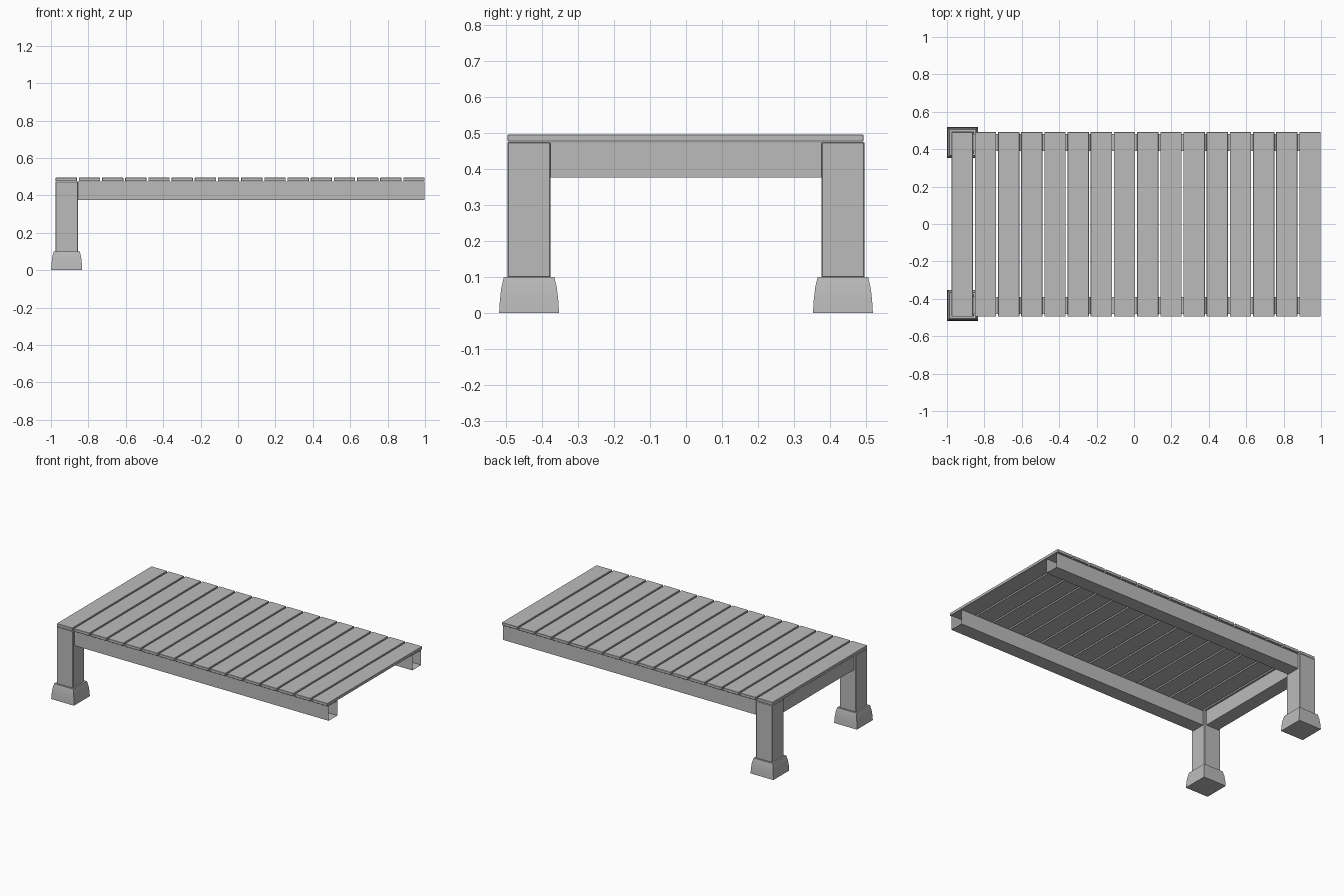
import bpy
import bmesh
import math
from mathutils import Matrix, Vector

default = bpy.data.objects.get("Cube")
if default:
    bpy.data.objects.remove(default, do_unlink=True)

GREY = (0.5, 0.5, 0.5, 1.0)
grey = bpy.data.materials.new("weathered_grey")
grey.use_nodes = True
grey.diffuse_color = GREY
grey.node_tree.nodes["Principled BSDF"].inputs["Base Color"].default_value = GREY


def finish(name, bm):
    bmesh.ops.recalc_face_normals(bm, faces=bm.faces)
    mesh = bpy.data.meshes.new(name)
    bm.to_mesh(mesh)
    bm.free()
    mesh.materials.append(grey)
    obj = bpy.data.objects.new(name, mesh)
    bpy.context.collection.objects.link(obj)
    return obj


def box(name, low, high, bevel=0, open_axis=None):
    """Box between two corners, with an optional pair of open ends."""
    low, high = Vector(low), Vector(high)
    bm = bmesh.new()
    bmesh.ops.create_cube(bm, size=1)
    bmesh.ops.transform(bm, verts=bm.verts, matrix=Matrix.Translation((low + high) / 2)
                        @ Matrix.Diagonal((*(high - low), 1)))
    if bevel:
        bmesh.ops.bevel(bm, geom=bm.edges[:], offset=bevel, segments=1, affect='EDGES')
    if open_axis is not None:
        bm.normal_update()
        ends = [f for f in bm.faces if abs(f.normal[open_axis]) > 0.9]
        bmesh.ops.delete(bm, geom=ends, context='FACES_ONLY')
    return finish(name, bm)


def foot(name, x, y):
    """Square footing that curves inward towards its top."""
    profile = [(0.083, 0), (0.081, 0.035), (0.077, 0.07), (0.070, 0.1)]
    bm = bmesh.new()
    rings = [[bm.verts.new((x + sx * r, y + sy * r, z))
              for sx, sy in ((-1, -1), (1, -1), (1, 1), (-1, 1))] for r, z in profile]
    for a, b in zip(rings, rings[1:]):
        for i in range(4):
            j = (i + 1) % 4
            bm.faces.new((a[i], a[j], b[j], b[i]))
    bm.faces.new(rings[0])
    bm.faces.new(rings[-1])
    obj = finish(name, bm)
    bpy.ops.object.select_all(action='DESELECT')
    obj.select_set(True)
    bpy.context.view_layer.objects.active = obj
    bpy.ops.object.shade_smooth_by_angle(angle=math.radians(30))


# Deck planks
COUNT, START, END, GAP = 16, -0.975, 0.998, 0.01
pitch = (END - START + GAP) / COUNT
for i in range(COUNT):
    x = START + i * pitch
    box(f"plank_{i + 1}", (x, -0.495, 0.476), (x + pitch - GAP, 0.492, 0.495), 0.0015)

# Legs, footings and long beams on both sides
LEG_X, LEG_Y, HALF = -0.916, 0.435, 0.06
for side, s in (("front", -1), ("back", 1)):
    y = s * LEG_Y
    box(f"{side}_leg", (LEG_X - HALF, y - HALF, 0.098), (LEG_X + HALF, y + HALF, 0.475), 0.003)
    foot(f"{side}_foot", LEG_X, y)
    box(f"{side}_beam", (LEG_X + HALF - 0.01, y - 0.046, 0.376), (0.998, y + 0.046, 0.473),
        open_axis=0)

# Cross beam between the legs
box("cross_beam", (LEG_X - 0.046, -LEG_Y + HALF - 0.01, 0.376),
    (LEG_X + 0.046, LEG_Y - HALF + 0.01, 0.473), open_axis=1)
